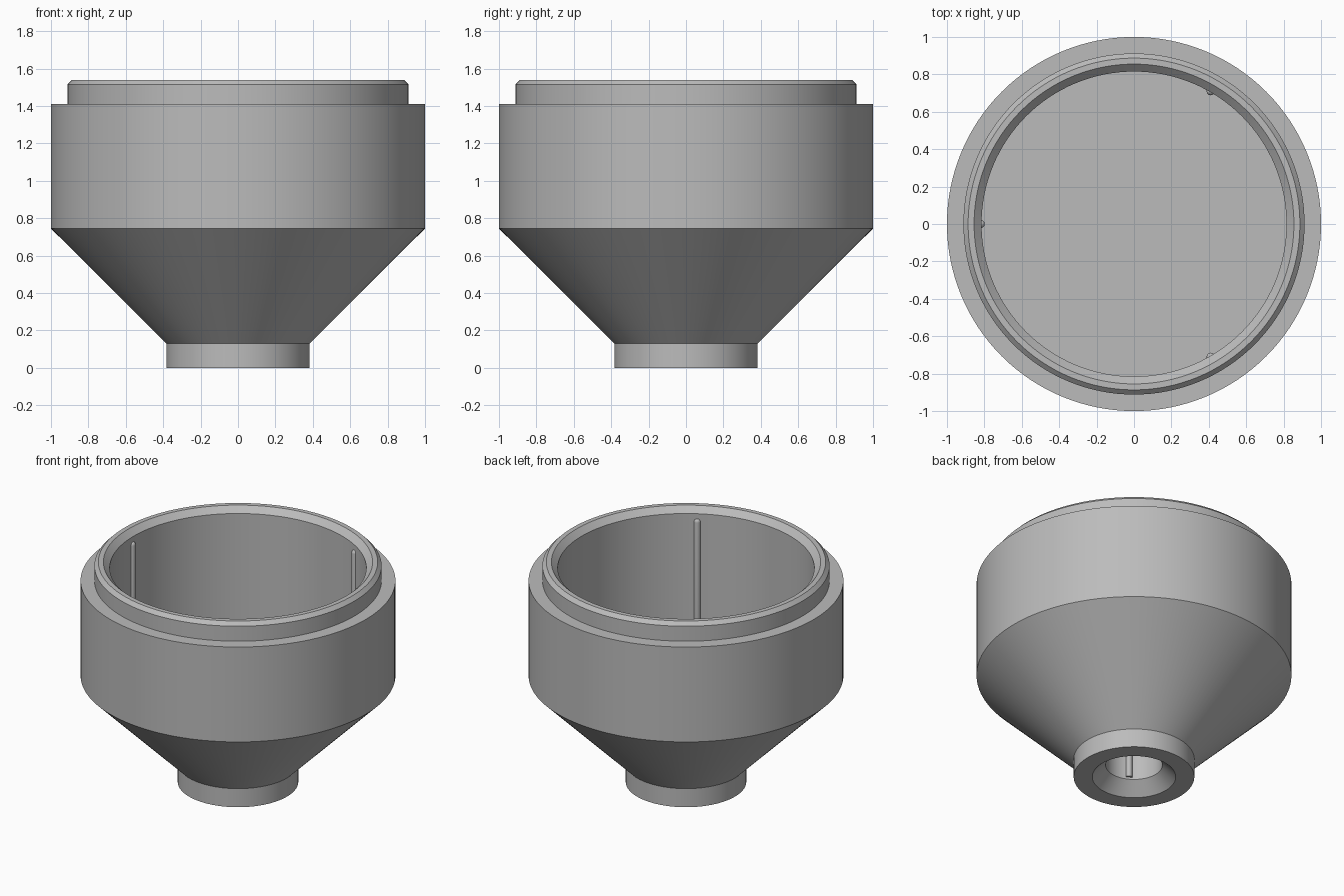
import bpy, bmesh, math
from mathutils import Matrix

cube = bpy.data.objects.get("Cube")
if cube:
    bpy.data.objects.remove(cube)

grey = bpy.data.materials.new("plain_grey")
grey.use_nodes = True
COLOUR = (0.5, 0.5, 0.5, 1)
grey.diffuse_color = COLOUR
grey.node_tree.nodes["Principled BSDF"].inputs["Base Color"].default_value = COLOUR


def finish(bm, name):
    """Turn a bmesh into a smooth, sharp-edged grey object."""
    bmesh.ops.recalc_face_normals(bm, faces=bm.faces)
    mesh = bpy.data.meshes.new(name)
    bm.to_mesh(mesh)
    bm.free()
    mesh.materials.append(grey)
    obj = bpy.data.objects.new(name, mesh)
    bpy.context.collection.objects.link(obj)
    bpy.ops.object.select_all(action="DESELECT")
    bpy.context.view_layer.objects.active = obj
    obj.select_set(True)
    bpy.ops.object.shade_smooth_by_angle(angle=math.radians(20))
    return obj


def lathe(name, profile, steps=128):
    """Spin an (r, z) profile around the z axis."""
    bm = bmesh.new()
    verts = [bm.verts.new((r, 0, z)) for r, z in profile]
    edges = [bm.edges.new(pair) for pair in zip(verts, verts[1:])]
    bmesh.ops.spin(bm, geom=verts + edges, cent=(0, 0, 0), axis=(0, 0, 1),
                   angle=math.tau, steps=steps)
    bmesh.ops.remove_doubles(bm, verts=bm.verts, dist=1e-4)
    return finish(bm, name)


def rib(name, degrees, wall, bottom, top, radius=0.022):
    """Upright round rib with a domed top, half sunk in a wall."""
    bm = bmesh.new()
    bmesh.ops.create_uvsphere(bm, u_segments=20, v_segments=10, radius=radius)
    for v in bm.verts:
        v.co.z = v.co.z + top - radius if v.co.z > -1e-5 else bottom
    bmesh.ops.translate(bm, verts=bm.verts, vec=(wall, 0, 0))
    bmesh.ops.rotate(bm, verts=bm.verts, cent=(0, 0, 0),
                     matrix=Matrix.Rotation(math.radians(degrees), 3, "Z"))
    return finish(bm, name)


# Cup, funnel and neck as one turned body with a socket underneath
FLOOR, SOCKET_TOP = 0.74, 0.6
lathe("funnel_cup", [
    (0, SOCKET_TOP), (0.18, SOCKET_TOP), (0.18, 0.085), (0.265, 0),   # socket
    (0.383, 0), (0.383, 0.13), (1, 0.745), (1, 1.41),                 # outside
    (0.912, 1.41), (0.912, 1.515), (0.887, 1.54),                     # rim
    (0.855, 1.54), (0.815, 1.5), (0.815, FLOOR), (0, FLOOR),          # inside
])

# Three grip ribs in the cup and three in the socket
for i, angle in enumerate((60, 180, 300), 1):
    rib(f"cup_rib_{i}", angle, 0.82, FLOOR, 1.465)
    rib(f"socket_rib_{i}", angle + 180, 0.183, 0.1, SOCKET_TOP)
